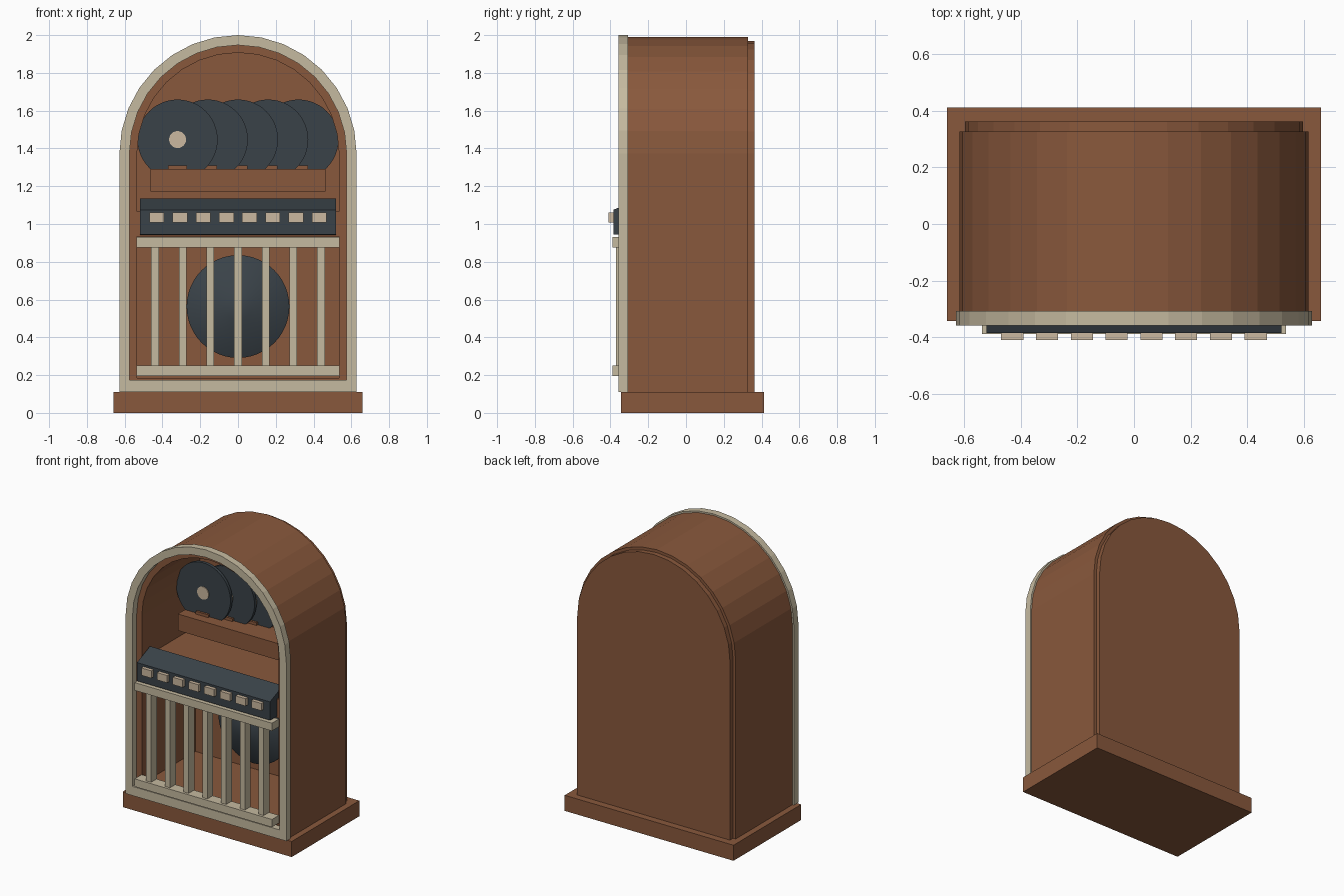
import bpy, bmesh, math
from mathutils import Matrix

if "Cube" in bpy.data.objects:
    bpy.data.objects.remove(bpy.data.objects["Cube"])


def material(name, colour):
    m = bpy.data.materials.new(name)
    m.diffuse_color = (*colour, 1)
    m.use_nodes = True
    m.node_tree.nodes["Principled BSDF"].inputs["Base Color"].default_value = m.diffuse_color
    return m


WOOD = material("walnut wood", (0.25, 0.098, 0.045))
TRIM = material("ivory trim", (0.56, 0.49, 0.35))
CREAM = material("cream", (0.60, 0.48, 0.35))
DARK = material("charcoal", (0.042, 0.055, 0.066))


def finish(name, bm, mat):
    bmesh.ops.recalc_face_normals(bm, faces=bm.faces)
    me = bpy.data.meshes.new(name)
    bm.to_mesh(me)
    bm.free()
    me.materials.append(mat)
    ob = bpy.data.objects.new(name, me)
    bpy.context.collection.objects.link(ob)
    return ob


def box(name, x, y, z, mat):
    """Box from (min, max) pairs."""
    bm = bmesh.new()
    size = [b - a for a, b in (x, y, z)]
    mid = [(a + b) / 2 for a, b in (x, y, z)]
    bmesh.ops.create_cube(bm, size=1, matrix=Matrix.Translation(mid) @ Matrix.Diagonal((*size, 1)))
    return finish(name, bm, mat)


def disc(name, x, y0, y1, z, r0, r1, mat, segments=48):
    """Cylinder or cone along y: radius r0 at the front y0, r1 at the back y1."""
    bm = bmesh.new()
    m = Matrix.Translation((x, (y0 + y1) / 2, z)) @ Matrix.Rotation(math.pi / 2, 4, 'X')
    bmesh.ops.create_cone(bm, cap_ends=True, segments=segments, radius1=r1, radius2=r0,
                          depth=y1 - y0, matrix=m)
    return finish(name, bm, mat)


def smooth(ob, angle=35):
    bpy.ops.object.select_all(action='DESELECT')
    ob.select_set(True)
    bpy.context.view_layer.objects.active = ob
    bpy.ops.object.shade_smooth_by_angle(angle=math.radians(angle))


SPRING = 1.372  # height where the arch begins


def arch(r, bottom, steps=16):
    """Round-topped outline as (x, z) points."""
    pts = [(-r, bottom), (r, bottom)]
    for i in range(steps + 1):
        a = math.pi * i / steps
        pts.append((r * math.cos(a), SPRING + r * math.sin(a)))
    return pts


def prism(name, pts, y0, y1, mat):
    """Solid arch panel."""
    bm = bmesh.new()
    f, b = ([bm.verts.new((x, y, z)) for x, z in pts] for y in (y0, y1))
    bm.faces.new(f)
    bm.faces.new(b)
    for i in range(len(pts)):
        j = (i + 1) % len(pts)
        bm.faces.new((f[i], f[j], b[j], b[i]))
    return finish(name, bm, mat)


def hoop(name, outer, inner, y0, y1, mat):
    """Arch frame between two outlines."""
    bm = bmesh.new()
    rings = [[bm.verts.new((x, y, z)) for x, z in pts]
             for pts, y in ((outer, y0), (inner, y0), (inner, y1), (outer, y1))]
    n = len(outer)
    for k in range(4):
        a, b = rings[k], rings[(k + 1) % 4]
        for i in range(n):
            j = (i + 1) % n
            bm.faces.new((a[i], a[j], b[j], b[i]))
    return finish(name, bm, mat)


# Cabinet: plinth, arched shell, front trim and back panels
box("plinth", (-0.66, 0.66), (-0.343, 0.412), (0, 0.11), WOOD)
hoop("cabinet_shell", arch(0.617, 0.11), arch(0.535, 0.185), -0.31, 0.327, WOOD)
hoop("front_trim", arch(0.628, 0.11), arch(0.575, 0.175), -0.358, -0.308, TRIM)
prism("inner_back", arch(0.54, 0.18), 0.29, 0.33, WOOD)
prism("back_panel", arch(0.597, 0.11), 0.327, 0.362, WOOD)
box("divider_shelf", (-0.538, 0.538), (-0.31, 0.295), (0.935, 1.067), WOOD)

# Selector console with sloped top
bm = bmesh.new()
profile = [(-0.385, 0.945), (-0.385, 1.075), (-0.24, 1.135), (-0.24, 0.94)]
ends = [[bm.verts.new((x, y, z)) for y, z in profile] for x in (-0.52, 0.52)]
for e in ends:
    bm.faces.new(e)
for i in range(4):
    j = (i + 1) % 4
    bm.faces.new((ends[0][i], ends[0][j], ends[1][j], ends[1][i]))
finish("selector_console", bm, DARK)

# Row of selector buttons
for i in range(8):
    x = -0.43 + i * 0.86 / 7
    box(f"button_{i + 1}", (x - 0.039, x + 0.039), (-0.41, -0.38), (1.008, 1.06), CREAM)

# Speaker grille: two rails and seven bars
for name, z in (("lower_rail", 0.195), ("upper_rail", 0.875)):
    box(name, (-0.537, 0.537), (-0.388, -0.31), (z, z + 0.055), TRIM)
for i in range(7):
    x = (i - 3) * 0.1465
    box(f"grille_bar_{i + 1}", (x - 0.02, x + 0.02), (-0.37, -0.305), (0.22, 0.9), TRIM)

# Speaker: housing and tapering cone
smooth(disc("speaker_housing", 0, 0.17, 0.295, 0.563, 0.272, 0.272, DARK))
smooth(disc("speaker_cone", 0, 0.07, 0.17, 0.563, 0.07, 0.272, DARK))

# Record rack, with a fan of records stepping backwards
box("record_rack", (-0.463, 0.463), (-0.01, 0.28), (1.173, 1.29), WOOD)
for i in range(5):
    x, y = -0.32 + i * 0.16, 0.07 + i * 0.04
    smooth(disc(f"record_{i + 1}", x, y, y + 0.022, 1.447, 0.212, 0.212, DARK))
    disc(f"record_label_{i + 1}", x, y - 0.006, y + 0.001, 1.447, 0.045, 0.045, CREAM, 24)
    box(f"record_holder_{i + 1}", (x - 0.05, x + 0.05), (y - 0.015, y + 0.035), (1.28, 1.31), WOOD)
